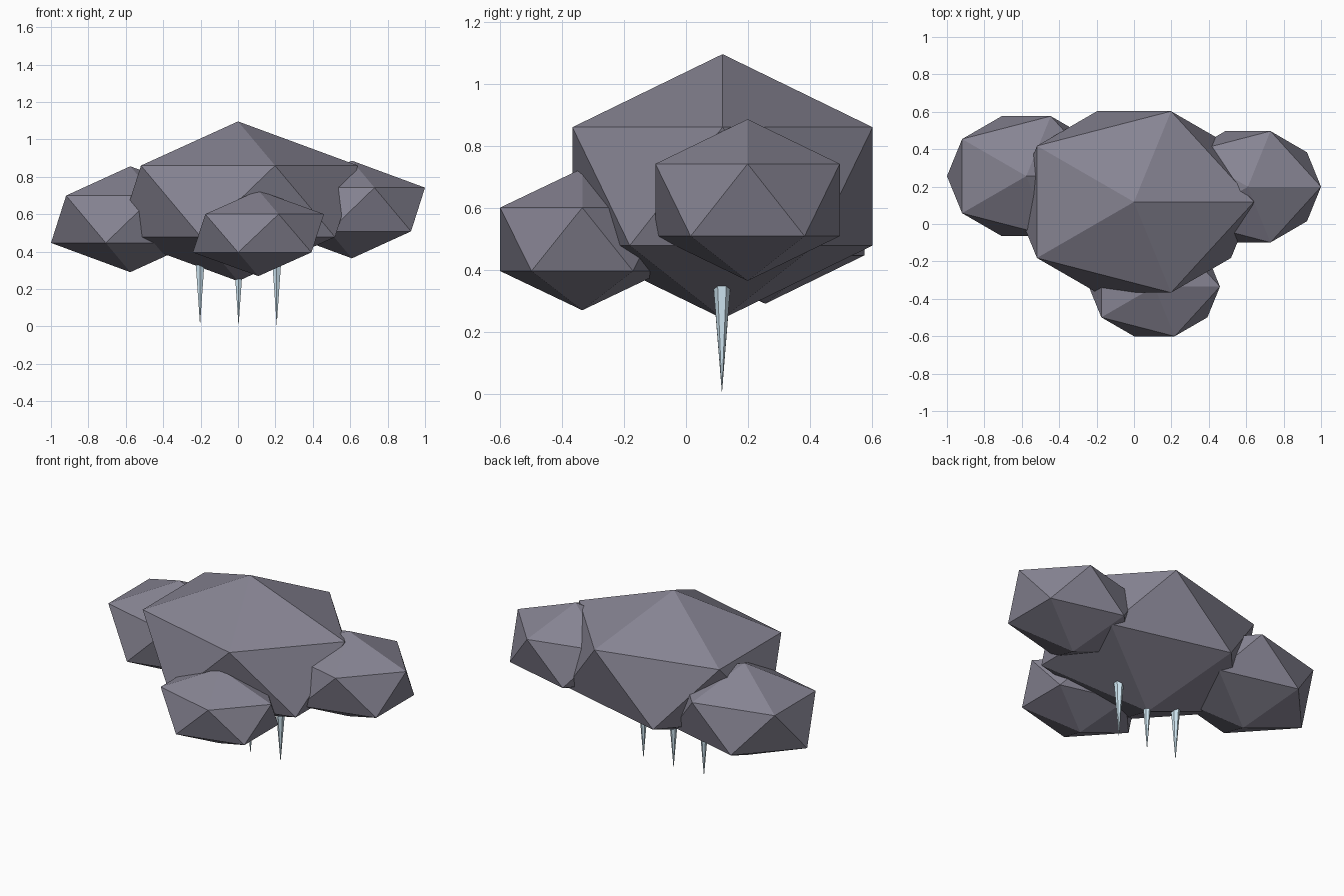
import bpy
from math import pi

if "Cube" in bpy.data.objects:
    bpy.data.objects.remove(bpy.data.objects["Cube"])


def material(name, color):
    m = bpy.data.materials.new(name)
    m.diffuse_color = color
    m.use_nodes = True
    m.node_tree.nodes["Principled BSDF"].inputs["Base Color"].default_value = m.diffuse_color
    return m


storm = material("storm_grey", (0.24, 0.23, 0.29, 1))
ice = material("pale_ice", (0.65, 0.82, 0.92, 1))


# Cloud puffs: squashed low-poly icospheres
def puff(name, loc, scale):
    bpy.ops.mesh.primitive_ico_sphere_add(subdivisions=1, radius=1, location=loc)
    ob = bpy.context.object
    ob.name = name
    ob.scale = scale
    ob.data.materials.append(storm)


puff("cloud_body", (0.0, 0.118, 0.669), (0.717, 0.57, 0.427))
puff("cloud_puff_right", (0.609, 0.199, 0.625), (0.437, 0.35, 0.261))
puff("cloud_puff_left", (-0.576, 0.256, 0.573), (0.474, 0.377, 0.283))
puff("cloud_puff_front", (0.109, -0.335, 0.498), (0.392, 0.312, 0.229))


# Icicles hanging from the underside, rooted inside the cloud
def icicle(name, x, tip):
    top = tip + 0.36
    bpy.ops.mesh.primitive_cone_add(vertices=6, radius1=0.029, radius2=0,
                                    depth=top - tip,
                                    location=(x, 0.116, (top + tip) / 2),
                                    rotation=(pi, 0, 0))
    ob = bpy.context.object
    ob.name = name
    ob.data.materials.append(ice)


for name, x, tip in (("icicle_left", -0.203, 0.005),
                     ("icicle_middle", 0.003, 0.0),
                     ("icicle_right", 0.207, 0.005)):
    icicle(name, x, tip)
